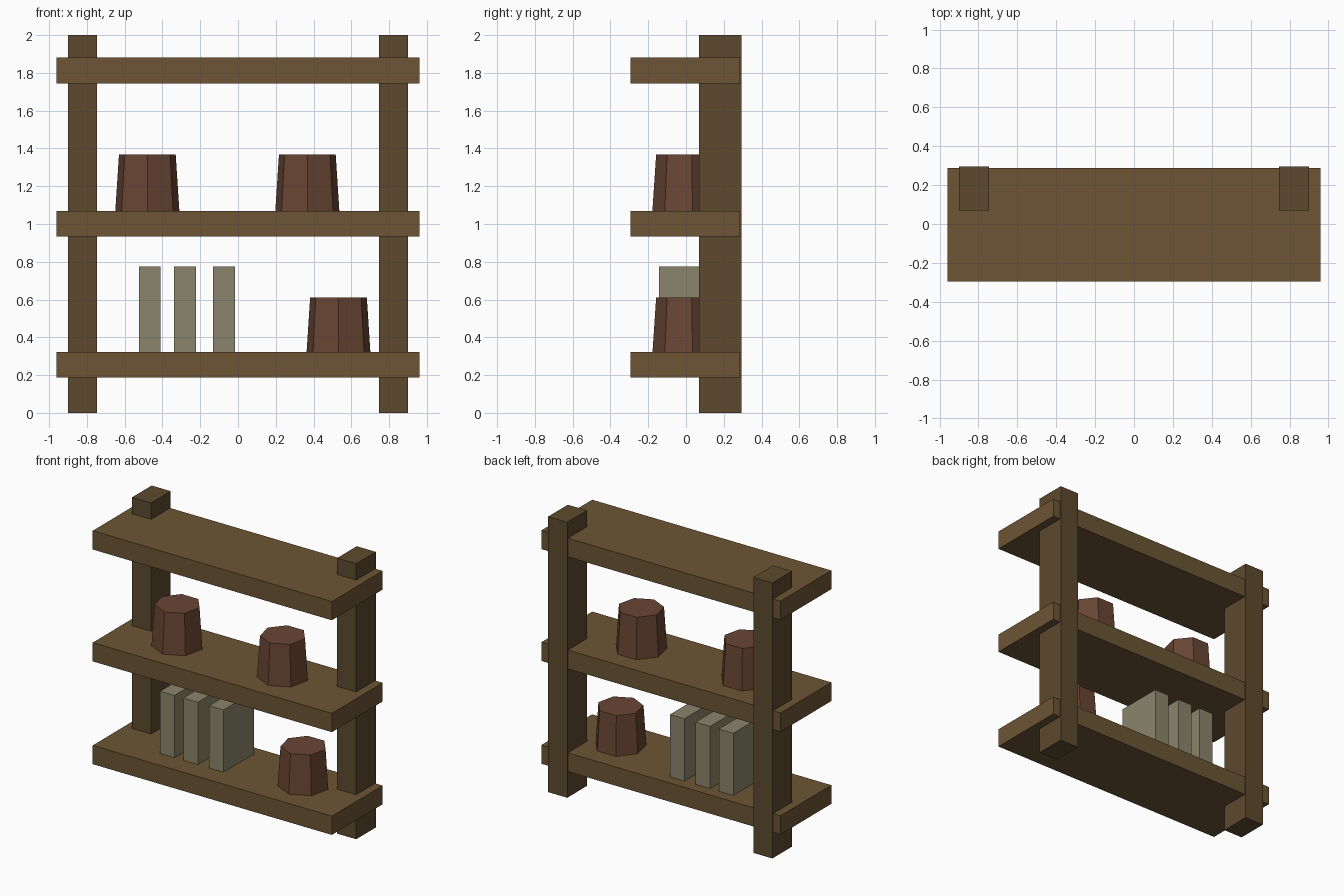
import bpy, bmesh, math
from mathutils import Matrix

if "Cube" in bpy.data.objects:
    bpy.data.objects.remove(bpy.data.objects["Cube"])


def material(name, rgb):
    m = bpy.data.materials.new(name)
    m.diffuse_color = (*rgb, 1)
    m.use_nodes = True
    m.node_tree.nodes["Principled BSDF"].inputs["Base Color"].default_value = m.diffuse_color
    return m


SHELF = material("shelf_wood", (0.15, 0.09, 0.035))
POST = material("post_wood", (0.11, 0.068, 0.027))
CLAY = material("clay", (0.14, 0.06, 0.034))
PAPER = material("book_cover", (0.26, 0.235, 0.15))


def finish(name, bm, mat):
    mesh = bpy.data.meshes.new(name)
    bm.to_mesh(mesh)
    bm.free()
    mesh.materials.append(mat)
    obj = bpy.data.objects.new(name, mesh)
    bpy.context.collection.objects.link(obj)


def box(name, x, y, z, mat):
    # Each axis is given as a (min, max) pair
    bm = bmesh.new()
    centre = [(a + b) / 2 for a, b in (x, y, z)]
    size = [b - a for a, b in (x, y, z)]
    bmesh.ops.create_cube(bm, size=1, matrix=Matrix.Translation(centre) @ Matrix.Diagonal((*size, 1)))
    finish(name, bm, mat)


def pot(name, x, z):
    # Seven-sided tapered pot with a corner facing the front
    bm = bmesh.new()
    rings = []
    for r, h in ((0.174, z), (0.154, z + 0.30)):
        angles = [-math.pi / 2 + i * math.tau / 7 for i in range(7)]
        rings.append([bm.verts.new((x + r * math.cos(a), -0.004 + r * math.sin(a), h)) for a in angles])
    low, top = rings
    bm.faces.new(low[::-1])
    bm.faces.new(top)
    for i in range(7):
        j = (i + 1) % 7
        bm.faces.new((low[i], low[j], top[j], top[i]))
    finish(name, bm, CLAY)


# Rear posts
box("left_post", (-0.90, -0.747), (0.07, 0.295), (0, 2), POST)
box("right_post", (0.747, 0.90), (0.07, 0.295), (0, 2), POST)

# Shelves
for name, z in (("lower", 0.187), ("middle", 0.933), ("upper", 1.745)):
    box(name + "_shelf", (-0.96, 0.96), (-0.295, 0.287), (z, z + 0.136), SHELF)

# Pots
pot("middle_left_pot", -0.48, 1.068)
pot("middle_right_pot", 0.367, 1.068)
pot("lower_pot", 0.532, 0.31)

# Books
for i, x in enumerate((-0.467, -0.281, -0.074)):
    box(f"book_{i + 1}", (x - 0.058, x + 0.058), (-0.143, 0.207), (0.315, 0.775), PAPER)
